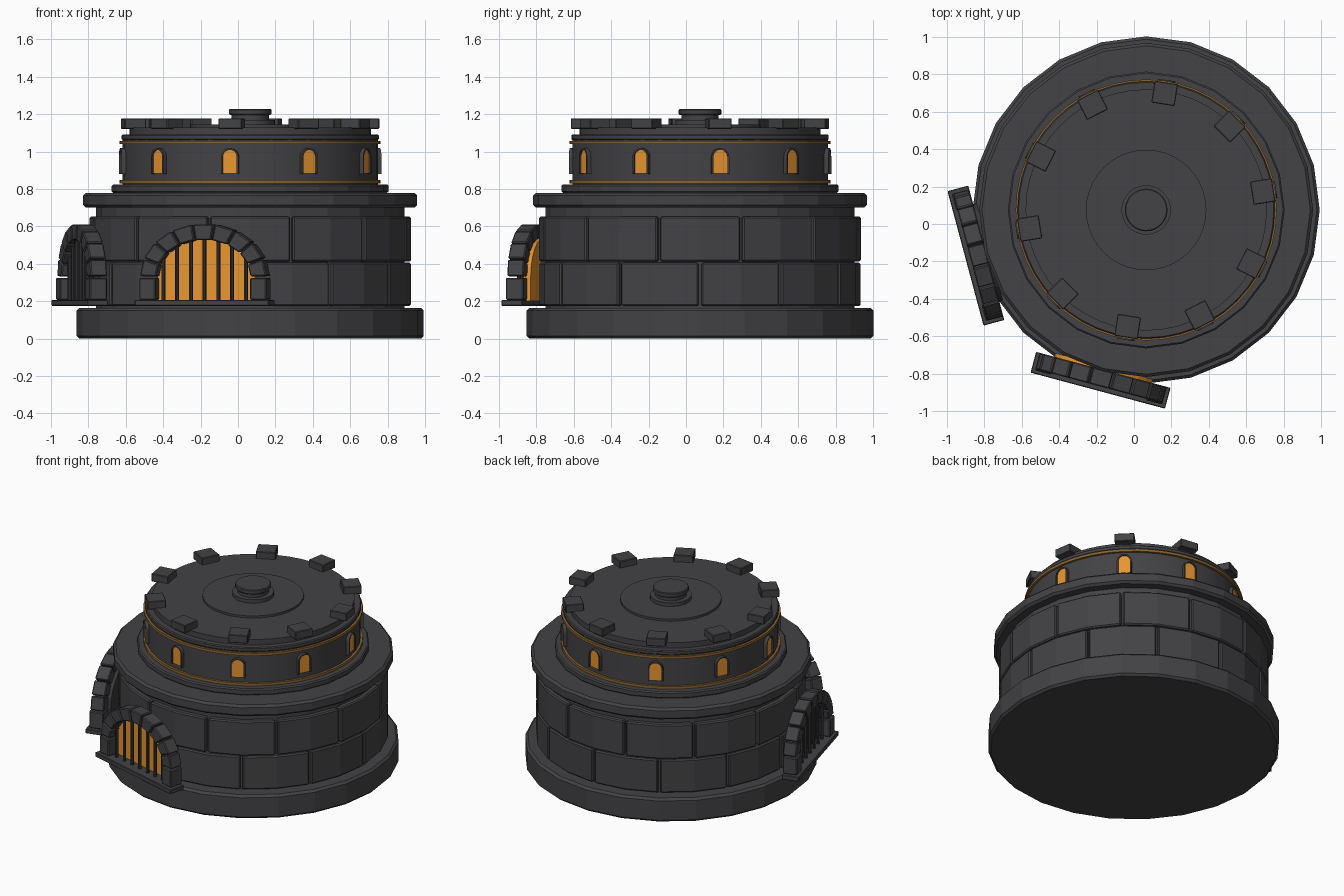
import bpy, bmesh
from math import sin, cos, pi, radians
from mathutils import Matrix, Vector

cube = bpy.data.objects.get("Cube")
if cube:
    bpy.data.objects.remove(cube, do_unlink=True)

CENTRE = Vector((0.065, 0.075, 0))


def material(name, rgb):
    m = bpy.data.materials.new(name)
    m.use_nodes = True
    col = (*rgb, 1)
    m.diffuse_color = col
    m.node_tree.nodes["Principled BSDF"].inputs["Base Color"].default_value = col
    return m


STONE = material("dark_stone", (0.056, 0.056, 0.061))
IRON = material("iron", (0.04, 0.04, 0.045))
GLOW = material("amber_glow", (0.8, 0.3, 0.03))
BRASS = material("brass_trim", (0.25, 0.125, 0.03))


def finish(name, bm, mat, bevel=0, smooth=False):
    bmesh.ops.recalc_face_normals(bm, faces=bm.faces)
    me = bpy.data.meshes.new(name)
    bm.to_mesh(me)
    bm.free()
    me.materials.append(mat)
    ob = bpy.data.objects.new(name, me)
    ob.location = CENTRE
    bpy.context.collection.objects.link(ob)
    if bevel:
        mod = ob.modifiers.new("Bevel", 'BEVEL')
        mod.width = bevel
        mod.segments = 1
        mod.limit_method = 'ANGLE'
        mod.angle_limit = radians(40)
    if smooth:
        bpy.ops.object.select_all(action='DESELECT')
        ob.select_set(True)
        bpy.context.view_layer.objects.active = ob
        bpy.ops.object.shade_smooth_by_angle(angle=radians(30))
    return ob


def add_cylinder(bm, r, z0, z1, sides, place=None):
    m = Matrix.Translation((0, 0, (z0 + z1) / 2))
    bmesh.ops.create_cone(bm, cap_ends=True, segments=sides, radius1=r, radius2=r,
                          depth=z1 - z0, matrix=(place or Matrix()) @ m)


def disc(name, r, z0, z1, sides, mat=STONE, bevel=0, smooth=False):
    bm = bmesh.new()
    add_cylinder(bm, r, z0, z1, sides)
    return finish(name, bm, mat, bevel, smooth)


def add_prism(bm, outline, r0, r1, angle):
    """Extrude an outline of (sideways, height) outward from r0 to r1, facing angle."""
    rot = Matrix.Rotation(radians(angle + 90), 4, 'Z')
    back = [bm.verts.new(rot @ Vector((u, -r0, z))) for u, z in outline]
    front = [bm.verts.new(rot @ Vector((u, -r1, z))) for u, z in outline]
    bm.faces.new(back)
    bm.faces.new(front[::-1])
    n = len(outline)
    for i in range(n):
        j = (i + 1) % n
        bm.faces.new((back[i], front[i], front[j], back[j]))


def rect(u0, u1, z0, z1):
    return [(u0, z0), (u1, z0), (u1, z1), (u0, z1)]


def arc(a, b, zc, t0=0, t1=pi, n=12):
    ts = [t0 + (t1 - t0) * i / n for i in range(n + 1)]
    return [(a * cos(t), zc + b * sin(t)) for t in ts]


def arch(a, b, z0, zc):
    return [(a, z0)] + arc(a, b, zc) + [(-a, z0)]


# Tower body
disc("base_plinth", 0.928, 0, 0.165, 24, bevel=0.015)
disc("wall_core", 0.825, 0.165, 0.70, 24)
disc("cornice", 0.893, 0.70, 0.78, 24, bevel=0.015)
disc("step_ring", 0.74, 0.78, 0.825, 24, bevel=0.008)


# Two staggered courses of curved stone blocks
def stone_course(name, z0, z1, start):
    bm = bmesh.new()
    gap = 0.5
    for k in range(12):
        a = start + 30 * k
        ring = [a + gap, a + 15, a + 30 - gap]
        cols = []
        for d in ring:
            c, s = cos(radians(d)), sin(radians(d))
            cols.append([bm.verts.new((r * c, r * s, z))
                         for r, z in ((0.8, z0), (0.86, z0), (0.86, z1), (0.8, z1))])
        for p, q in zip(cols, cols[1:]):
            for i in range(4):
                j = (i + 1) % 4
                bm.faces.new((p[i], p[j], q[j], q[i]))
        bm.faces.new(cols[0])
        bm.faces.new(cols[-1][::-1])
    finish(name, bm, STONE, 0.008)


stone_course("lower_blocks", 0.175, 0.406, 0)
stone_course("upper_blocks", 0.412, 0.652, 15)

# Upper drum with brass bands and roof
disc("upper_drum", 0.683, 0.825, 1.07, 40, smooth=True)
disc("lower_band", 0.698, 0.829, 0.847, 48, BRASS, smooth=True)
disc("upper_band", 0.698, 1.04, 1.058, 48, BRASS, smooth=True)
disc("roof_rim", 0.688, 1.062, 1.092, 48, bevel=0.006, smooth=True)
disc("roof_slab", 0.645, 1.09, 1.13, 48, smooth=True)
disc("roof_disc", 0.322, 1.13, 1.145, 40, smooth=True)
disc("knob_flange", 0.132, 1.14, 1.17, 32, smooth=True)
disc("knob_neck", 0.1, 1.165, 1.2, 32, smooth=True)
disc("knob_cap", 0.114, 1.197, 1.228, 32, bevel=0.005, smooth=True)

# Battlements and arched windows share ten directions
merlons, panes, frames = bmesh.new(), bmesh.new(), bmesh.new()
inner = arch(0.038, 0.038, 0.884, 0.972)
outer = arch(0.047, 0.047, 0.88, 0.972)
for k in range(10):
    d = 9 + 36 * k
    add_prism(merlons, rect(-0.063, 0.063, 1.122, 1.178), 0.572, 0.69, d)
    add_prism(panes, inner, 0.66, 0.694, d)
    add_prism(frames, outer + inner[::-1], 0.66, 0.703, d)
finish("merlons", merlons, STONE, 0.004)
finish("window_panes", panes, GLOW)
finish("window_frames", frames, STONE)


# Arched gates
def gate(name, angle, backing):
    bm = bmesh.new()
    add_prism(bm, rect(-0.372, 0.372, 0.175, 0.207), 0.885, 1.0, angle)
    finish(name + "_sill", bm, STONE, 0.004)

    bm = bmesh.new()
    for s in (-1, 1):
        add_prism(bm, rect(*sorted((s * 0.262, s * 0.352)), 0.207, 0.325), 0.885, 0.982, angle)
    count = 9
    for i in range(count):
        t0 = pi * (i + 0.04) / count
        t1 = pi * (i + 0.96) / count
        outline = arc(0.35, 0.285, 0.33, t0, t1, 1) + arc(0.262, 0.2, 0.33, t1, t0, 1)
        add_prism(bm, outline, 0.885, 0.975, angle)
    finish(name + "_arch_stones", bm, STONE, 0.006)

    bm = bmesh.new()
    add_prism(bm, arch(0.27, 0.208, 0.2, 0.33), 0.865, 0.905, angle)
    finish(name + "_backing", bm, backing)

    bm = bmesh.new()
    rot = Matrix.Rotation(radians(angle + 90), 4, 'Z')
    for i in range(-3, 4):
        u = 0.076 * i
        top = 0.335 + 0.2 * (1 - (u / 0.265) ** 2) ** 0.5
        add_cylinder(bm, 0.011, 0.2, top, 8, rot @ Matrix.Translation((u, -0.94, 0)))
    finish(name + "_bars", bm, IRON, smooth=True)


gate("front_gate", 255, GLOW)
gate("side_gate", 195, IRON)
